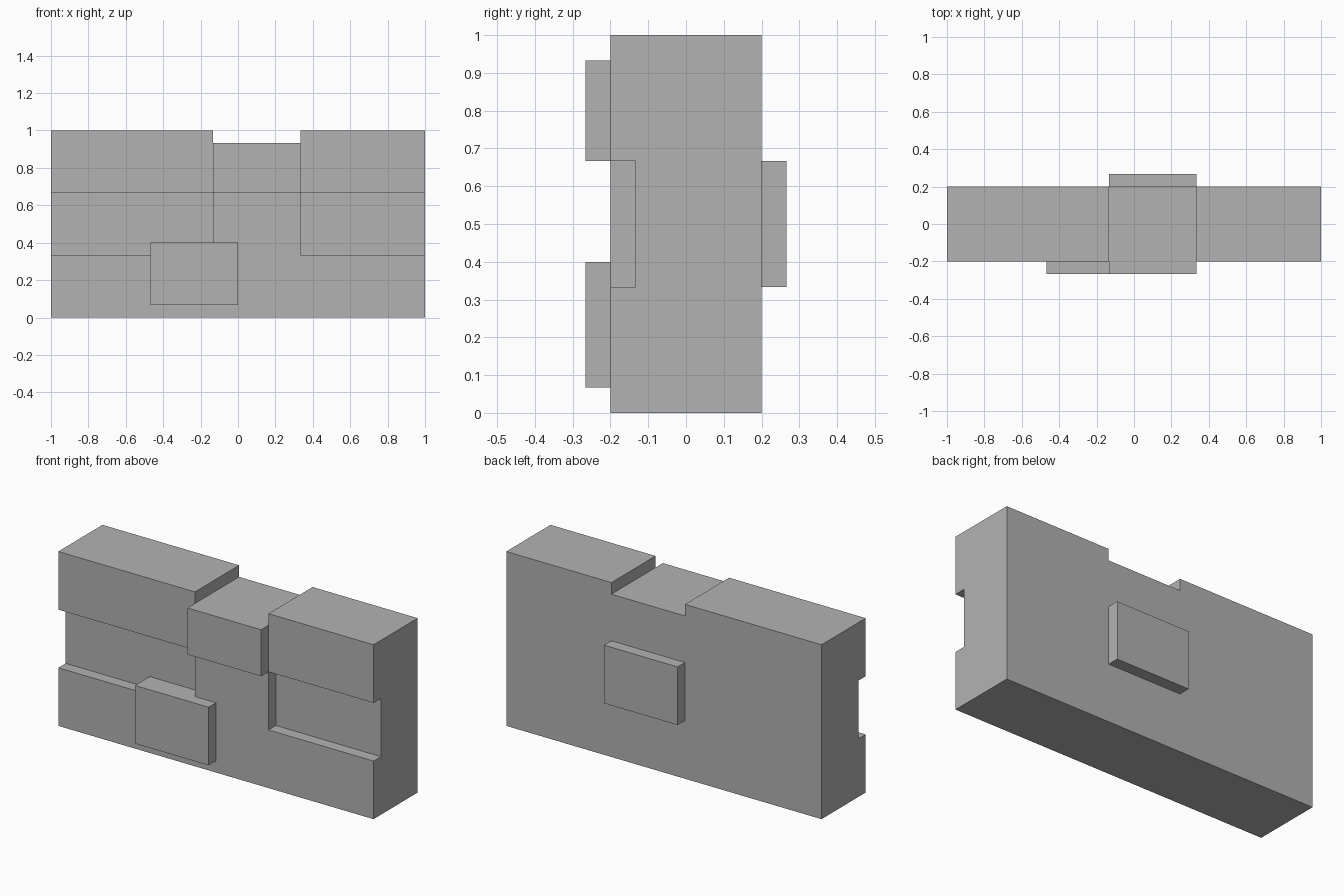
import bpy
from mathutils import Vector

if "Cube" in bpy.data.objects:
    bpy.data.objects.remove(bpy.data.objects["Cube"], do_unlink=True)

U = 1 / 15  # grid module: every edge lies on a whole multiple of it

grey = bpy.data.materials.new("stone grey")
grey.use_nodes = True
colour = (0.448, 0.448, 0.448, 1)
grey.diffuse_color = colour
grey.node_tree.nodes["Principled BSDF"].inputs["Base Color"].default_value = colour


def box(name, low, high):
    """Flat-shaded box between two corners given in modules."""
    low, high = Vector(low) * U, Vector(high) * U
    bpy.ops.mesh.primitive_cube_add(size=1, location=(low + high) / 2)
    ob = bpy.context.object
    ob.name = name
    ob.scale = high - low
    bpy.ops.object.transform_apply(location=False, rotation=False, scale=True)
    ob.data.materials.append(grey)
    return ob


def cut(target, name, low, high):
    """Subtract a box from the target and discard the cutter."""
    cutter = box(name, low, high)
    cutter.hide_render = True
    mod = target.modifiers.new(name, "BOOLEAN")
    mod.operation, mod.solver, mod.object = "DIFFERENCE", "EXACT", cutter
    bpy.context.view_layer.objects.active = target
    bpy.ops.object.modifier_apply(modifier=mod.name)
    bpy.data.objects.remove(cutter, do_unlink=True)


# Wall slab with a top notch and two side recesses in its front
wall = box("wall_slab", (-15, -3, 0), (15, 3, 15))
cut(wall, "top_notch", (-2, -5, 14), (5, 5, 17))
cut(wall, "right_recess", (-17, -5, 5), (-2, -2, 10))
cut(wall, "left_recess", (5, -5, 5), (17, -2, 10))

# Raised bricks
box("upper_front_brick", (-2, -4, 10), (5, -3, 14))
box("lower_front_brick", (-7, -4, 1), (0, -2, 6))
box("back_brick", (-2, 3, 5), (5, 4, 10))
